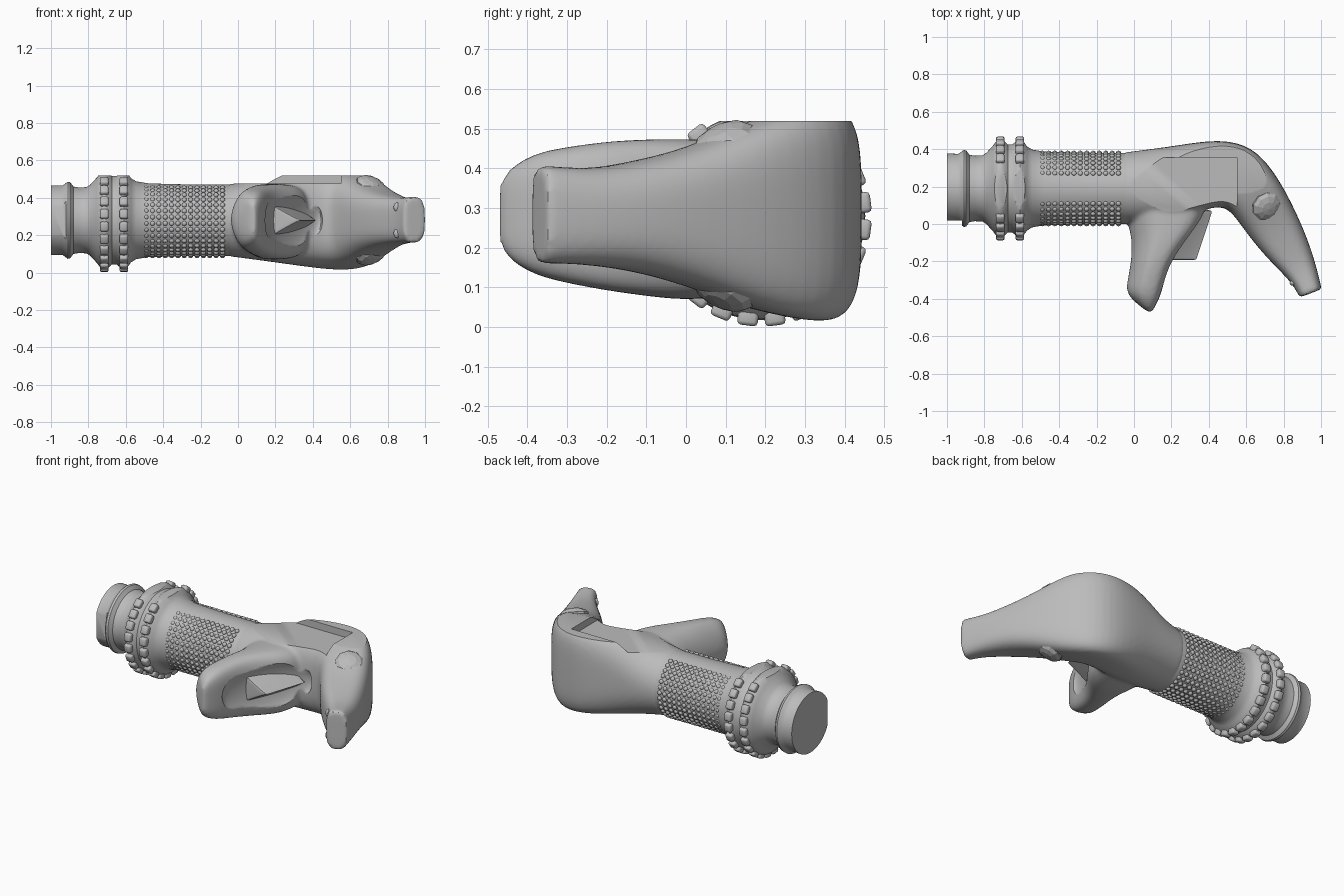
import bpy, bmesh, math
from mathutils import Matrix, Vector

if "Cube" in bpy.data.objects:
    bpy.data.objects.remove(bpy.data.objects["Cube"], do_unlink=True)

AXIS_Y, AXIS_Z, TOP = 0.19, 0.28, 0.52

grey = bpy.data.materials.new("plain_grey")
grey.use_nodes = True
grey.diffuse_color = (0.5, 0.5, 0.5, 1)
grey.node_tree.nodes["Principled BSDF"].inputs["Base Color"].default_value = (0.5, 0.5, 0.5, 1)


def make(name, bm):
    bmesh.ops.recalc_face_normals(bm, faces=bm.faces)
    mesh = bpy.data.meshes.new(name)
    bm.to_mesh(mesh)
    bm.free()
    ob = bpy.data.objects.new(name, mesh)
    bpy.context.collection.objects.link(ob)
    mesh.materials.append(grey)
    return ob


def select(ob):
    bpy.ops.object.select_all(action="DESELECT")
    ob.select_set(True)
    bpy.context.view_layer.objects.active = ob


def apply(ob, kind, **settings):
    mod = ob.modifiers.new(kind, kind)
    for key, value in settings.items():
        setattr(mod, key, value)
    select(ob)
    bpy.ops.object.modifier_apply(modifier=mod.name)


def boolean(ob, other, operation):
    apply(ob, "BOOLEAN", operation=operation, solver="EXACT", object=other)
    bpy.data.objects.remove(other, do_unlink=True)


def smooth(ob, angle=35):
    select(ob)
    bpy.ops.object.shade_smooth_by_angle(angle=math.radians(angle))


def skin(name, rings):
    """Close a tube through rings that have equal point counts."""
    bm = bmesh.new()
    loops = [[bm.verts.new(p) for p in ring] for ring in rings]
    n = len(loops[0])
    for a, b in zip(loops, loops[1:]):
        for i in range(n):
            bm.faces.new((a[i], a[(i + 1) % n], b[(i + 1) % n], b[i]))
    bm.faces.new(loops[0])
    bm.faces.new(loops[-1])
    return make(name, bm)


def section(outer, inner, low, high, n_out, n_in, taper=0, count=32):
    """Superellipse between two plan points; taper makes the outer half taller."""
    a, b = Vector(outer), Vector(inner)
    points = []
    for i in range(count):
        t = math.tau * (i + 0.5) / count
        c, s = math.cos(t), math.sin(t)
        n = n_out if c > 0 else n_in
        u = math.copysign(abs(c) ** (2 / n), c)
        v = math.copysign(abs(s) ** (2 / n), s) * (1 + taper * u)
        p = (a + b) / 2 + (a - b) / 2 * u
        points.append((p.x, p.y, (low + high) / 2 + (high - low) / 2 * v))
    return points


def loft(name, rows):
    rows = [rows[0]] + rows + [rows[-1]]
    rings = [section(*row) for row in rows]
    # nudge the doubled end rings so the caps stay crisp
    for end, beside in ((0, 2), (-1, -3)):
        rings[end] = [Vector(p) + (Vector(p) - Vector(q)) * 0.05
                      for p, q in zip(rings[end], rings[beside])]
    ob = skin(name, rings)
    apply(ob, "SUBSURF", levels=2)
    return ob


def box(name, low, high):
    bm = bmesh.new()
    lo, hi = Vector(low), Vector(high)
    bmesh.ops.create_cube(bm, size=1, matrix=Matrix.Translation((lo + hi) / 2)
                          @ Matrix.Diagonal((*(hi - lo), 1)))
    return make(name, bm)


def around(x, radius, angle):
    """Frame on the neck whose local z points away from its axis."""
    return (Matrix.Translation((x, AXIS_Y, AXIS_Z)) @ Matrix.Rotation(angle, 4, "X")
            @ Matrix.Translation((0, 0, radius)))


# Turned neck with end collar and two raised bands
profile = [(-1, .187), (-.94, .185), (-.925, .195), (-.91, .206), (-.897, .203),
           (-.88, .18), (-.85, .175), (-.81, .177), (-.79, .19), (-.755, .228), (-.735, .255),
           (-.715, .262), (-.695, .255), (-.675, .236), (-.65, .236), (-.63, .252),
           (-.61, .26), (-.59, .25), (-.572, .225), (-.545, .208), (-.48, .197),
           (-.25, .191), (0, .19)]
neck = skin("neck", [[(x, AXIS_Y + r * math.cos(math.tau * i / 64),
                       AXIS_Z + r * math.sin(math.tau * i / 64)) for i in range(64)]
                     for x, r in profile])
boolean(neck, box("top_trim", (-1.2, -1, TOP), (.5, 1, 1)), "DIFFERENCE")
boolean(neck, box("end_notch", (-1.2, -.2, 0), (-.92, .02, 1)), "DIFFERENCE")
smooth(neck, 40)

# Studs on the two bands
bm = bmesh.new()
for x in (-.715, -.61):
    for i in range(24):
        angle = math.tau * (i + .5) / 24
        if math.cos(angle) < .8:
            made = bmesh.ops.create_cube(bm, size=1, matrix=around(x, .253, angle)
                                         @ Matrix.Diagonal((.046, .052, .05, 1)))
            edges = {e for v in made["verts"] for e in v.link_edges}
            bmesh.ops.bevel(bm, geom=list(edges), offset=.01, segments=2,
                            affect="EDGES", profile=.5)
studs = make("band_studs", bm)
smooth(studs, 50)

# Rows of scales on the grip
bm = bmesh.new()
for column in range(14):
    for row in range(36):
        angle = math.tau * (row + .5) / 36
        if math.cos(angle) < .95:
            bmesh.ops.create_icosphere(
                bm, subdivisions=2, radius=.0135,
                matrix=around(-.525 + column * .034, .193, angle)
                @ Matrix.Diagonal((1, 1, .75, 1)))
scales = make("grip_scales", bm)
smooth(scales, 80)

# Head curving round into the snout, taller along its outer back
head = loft("head", [
    ((-.06, .382), (-.06, 0), .088, .472, 2, 2),
    ((.08, .40), (.08, 0), .07, .49, 2.2, 2.2),
    ((.23, .42), (.23, .03), .05, .56, 2.8, 2.8, .04),
    ((.46, .457), (.42, .09), .027, .55, 4.2, 3.3, .1),
    ((.635, .415), (.49, .09), .025, .545, 4.5, 3.3, .13),
    ((.755, .275), (.54, .04), .045, .52, 4, 3.2, .12),
    ((.85, .1), (.61, -.06), .1, .455, 3.2, 3.2, .08),
    ((.925, -.07), (.7, -.17), .14, .42, 2.8, 3.2),
    ((.967, -.2), (.79, -.26), .155, .40, 2.8, 3.2),
    ((.988, -.28), (.85, -.325), .16, .403, 2.8, 3.2),
    ((1.003, -.345), (.885, -.39), .16, .408, 2.8, 3.2)])

# Lower jaw: narrow rounded keel outside, flat inside
jaw = loft("jaw", [
    ((-.06, .2), (.4, .2), .09, .47, 2, 4),
    ((-.04, .02), (.375, .02), .065, .475, 1.8, 4),
    ((-.01, -.08), (.29, -.08), .075, .475, 1.7, 4),
    ((-.015, -.2), (.205, -.19), .09, .47, 1.7, 4),
    ((-.035, -.3), (.165, -.3), .11, .455, 1.7, 4),
    ((-.045, -.37), (.14, -.39), .13, .44, 1.8, 4),
    ((.02, -.43), (.105, -.458), .17, .40, 2, 4),
    ((.06, -.46), (.09, -.472), .21, .36, 2, 4)])
boolean(head, jaw, "UNION")
apply(head, "REMESH", mode="VOXEL", voxel_size=.012)
apply(head, "SMOOTH", factor=.5, iterations=5)

# Shallow hollow of the mouth, running back into the throat
bm = bmesh.new()
bmesh.ops.create_uvsphere(bm, u_segments=40, v_segments=24, radius=1,
                          matrix=Matrix.Translation((.295, -.13, AXIS_Z))
                          @ Matrix.Rotation(math.radians(58), 4, "Z")
                          @ Matrix.Diagonal((.28, .06, .175, 1)))
boolean(head, make("mouth_hollow", bm), "DIFFERENCE")

# Flat cheek step and trimmed crown
boolean(head, box("cheek_step", (-.2, -1, .476), (.55, .355, 1)), "DIFFERENCE")
boolean(head, box("crown_trim", (-.2, -1, TOP), (1.2, 1, 1)), "DIFFERENCE")
smooth(head)

# Ridged tongue with hollow flanks, cut square at the tip
tongue = loft("tongue", [
    ((.42, .07), (.14, .07), .18, .38, .95, 3),
    ((.385, -.04), (.11, -.04), .19, .37, .95, 3),
    ((.355, -.13), (.08, -.13), .2, .36, .95, 3),
    ((.335, -.19), (.06, -.19), .205, .355, .95, 3)])
smooth(tongue)

# Faceted eyes and small nostril bumps on both sides
for side, sign in (("upper", 1), ("lower", -1)):
    bm = bmesh.new()
    tilt = Vector((.4, -.45, sign)).to_track_quat("Z", "Y").to_matrix().to_4x4()
    bmesh.ops.create_uvsphere(bm, u_segments=10, v_segments=7, radius=1,
                              matrix=Matrix.Translation((.71, .095, AXIS_Z + sign * .187))
                              @ tilt @ Matrix.Diagonal((.085, .085, .04, 1)))
    make(side + "_eye", bm)
    bm = bmesh.new()
    bmesh.ops.create_uvsphere(bm, u_segments=16, v_segments=10, radius=1,
                              matrix=Matrix.Translation((.85, -.315, AXIS_Z + sign * .07))
                              @ Matrix.Diagonal((.018, .015, .025, 1)))
    smooth(make(side + "_nostril", bm), 80)
